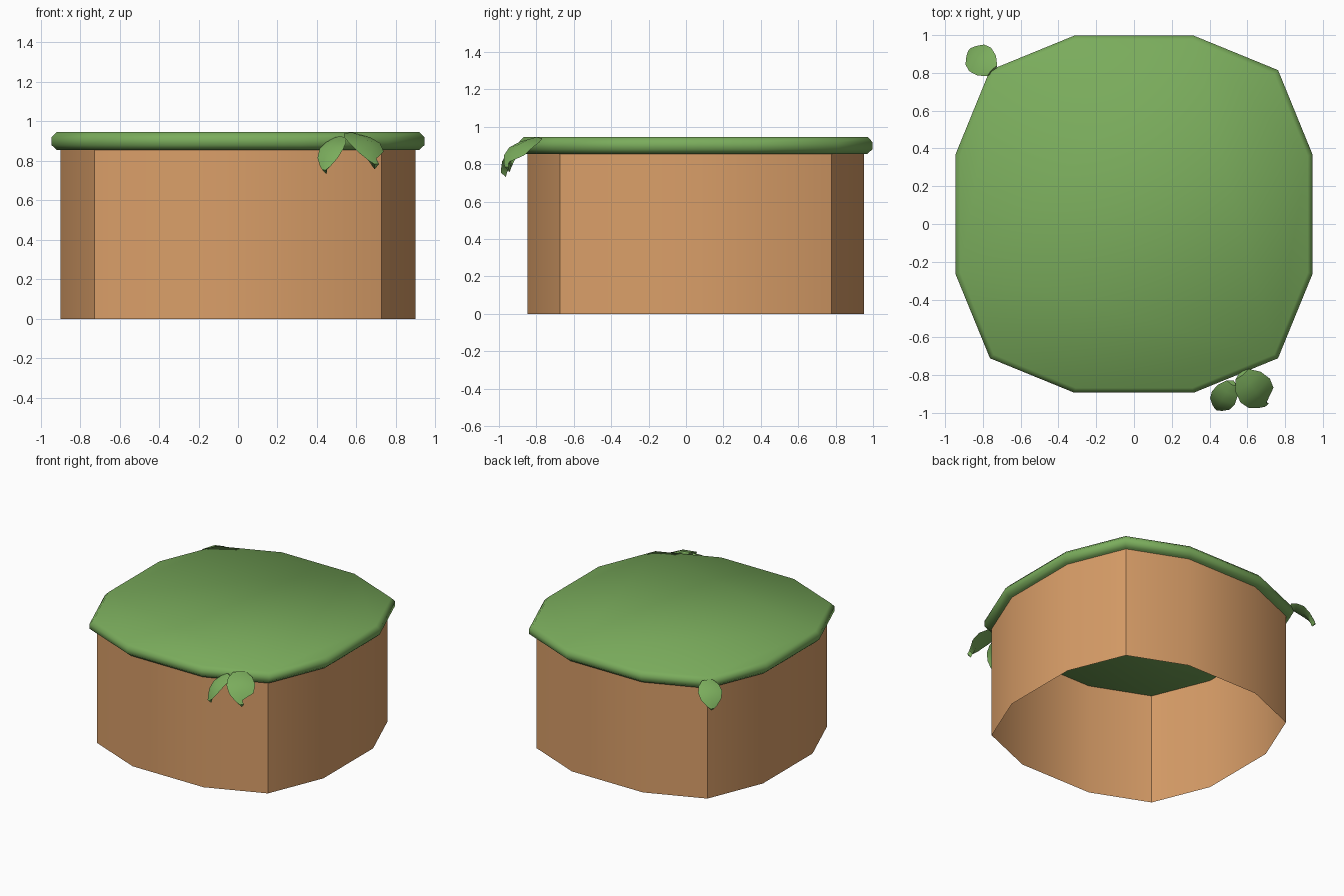
import bpy, bmesh, math
from mathutils import Vector

if "Cube" in bpy.data.objects:
    bpy.data.objects.remove(bpy.data.objects["Cube"])

CY = 0.052  # centre of the drum along y


def material(name, rgb):
    m = bpy.data.materials.new(name)
    m.diffuse_color = (*rgb, 1)
    m.use_nodes = True
    m.node_tree.nodes["Principled BSDF"].inputs["Base Color"].default_value = m.diffuse_color
    return m


brown = material("warm brown", (0.70, 0.345, 0.140))
green = material("leaf green", (0.195, 0.413, 0.107))


def finish(name, bm, mat, smooth=None):
    me = bpy.data.meshes.new(name)
    bm.normal_update()
    bm.to_mesh(me)
    bm.free()
    ob = bpy.data.objects.new(name, me)
    bpy.context.collection.objects.link(ob)
    me.materials.append(mat)
    if smooth:
        bpy.ops.object.select_all(action='DESELECT')
        ob.select_set(True)
        bpy.context.view_layer.objects.active = ob
        bpy.ops.object.shade_smooth_by_angle(angle=math.radians(smooth))
    return ob


def outline(r):
    """Rounded-square ring of 12 points reaching r on each side."""
    quarter = [(1, -0.335), (1, 0.335), (0.807, 0.807)]
    pts = []
    for k in range(4):
        c, s = (1, 0, -1, 0)[k], (0, 1, 0, -1)[k]
        pts += [(r * (x * c - y * s), r * (x * s + y * c) + CY) for x, y in quarter]
    return pts


def loft(name, profile, mat, caps, smooth):
    bm = bmesh.new()
    rings = [[bm.verts.new((x, y, z)) for x, y in outline(r)] for r, z in profile]
    for a, b in zip(rings, rings[1:]):
        for i in range(12):
            j = (i + 1) % 12
            bm.faces.new((a[i], a[j], b[j], b[i]))
    if caps:
        bm.faces.new(rings[0][::-1])
        bm.faces.new(rings[-1])
    return finish(name, bm, mat, smooth)


# Open-bottomed drum wall and the grassy cap with a bevelled rim
loft("drum_wall", [(0.90, 0), (0.90, 0.86)], brown, False, 40)
loft("grass_cap", [(0.918, 0.855), (0.945, 0.88), (0.945, 0.918), (0.920, 0.945)],
     green, True, 50)


def leaf(name, base, tip, width, notch=False):
    """Thin drooping leaf: raised middle rib, rounded base, blunt tip."""
    base, tip = Vector(base), Vector(tip)
    d = tip - base
    side = d.cross(Vector((0, 0, 1))).normalized()
    up = side.cross(d).normalized()
    stations = [(0.0, 0.45), (0.2, 0.85), (0.45, 1.0), (0.7, 0.85), (0.9, 0.45), (1.0, 0.14)]
    bm = bmesh.new()
    rows = []
    for t, w in stations:
        arch = 0.16 * d.length * math.sin(math.pi * t)  # droop along the length
        mid = base + d * t + up * arch
        off = side * (w * width / 2)
        left = mid - off - up * 0.02 * w
        right = mid + off - up * 0.02 * w
        if notch and t == 0.9:  # nibble on the edge near the tip
            left = mid - off * 0.1
        pts = (left, mid, right, mid - up * 0.035)
        rows.append([bm.verts.new(p) for p in pts])
    for a, b in zip(rows, rows[1:]):
        for i in range(4):
            j = (i + 1) % 4
            bm.faces.new((a[i], a[j], b[j], b[i]))
    bm.faces.new(rows[0])
    bm.faces.new(rows[-1][::-1])
    bmesh.ops.recalc_face_normals(bm, faces=bm.faces)
    return finish(name, bm, green, 40)


# Pair of leaves at the front right, single leaf at the back left
leaf("front_leaf_small", (0.515, -0.85, 0.925), (0.435, -0.985, 0.755), 0.14)
leaf("front_leaf_large", (0.575, -0.80, 0.945), (0.705, -0.96, 0.785), 0.20, True)
leaf("back_leaf", (-0.755, 0.815, 0.935), (-0.872, 0.925, 0.785), 0.17)
